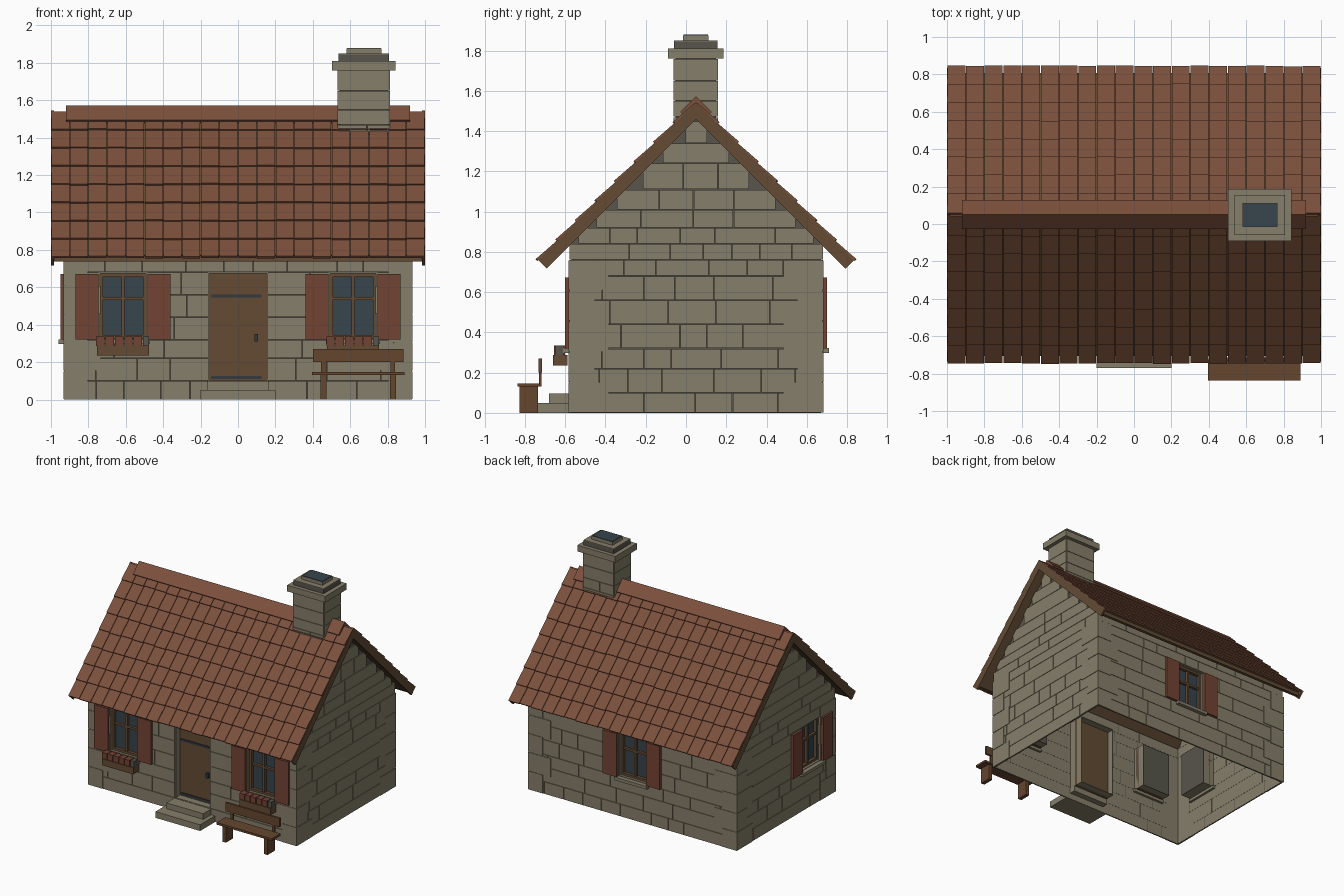
import bpy, bmesh, random
from math import radians
from mathutils import Matrix, Vector

random.seed(4)
if "Cube" in bpy.data.objects:
    bpy.data.objects.remove(bpy.data.objects["Cube"])


def material(name, r, g, b):
    m = bpy.data.materials.new(name)
    m.use_nodes = True
    m.diffuse_color = (r, g, b, 1)
    m.node_tree.nodes["Principled BSDF"].inputs["Base Color"].default_value = (r, g, b, 1)
    return m


STONE = material("stone", .235, .21, .142)
MORTAR = material("dark_mortar", .095, .09, .07)
TILE = material("roof_tile", .2, .08, .045)
WOOD = material("oak", .125, .07, .034)
BENCH = material("bench_wood", .13, .061, .028)
RED = material("red_paint", .17, .056, .034)
GLASS = material("glass", .038, .058, .075)
IRON = material("iron", .033, .042, .05)


def finish(name, mat, bm, frame=Matrix()):
    bm.transform(frame)
    bmesh.ops.recalc_face_normals(bm, faces=bm.faces)
    me = bpy.data.meshes.new(name)
    bm.to_mesh(me)
    bm.free()
    me.materials.append(mat)
    ob = bpy.data.objects.new(name, me)
    bpy.context.collection.objects.link(ob)
    return ob


def add_box(bm, x0, x1, y0, y1, z0, z1, tilt=Matrix()):
    place = Matrix.Translation(((x0 + x1) / 2, (y0 + y1) / 2, (z0 + z1) / 2))
    size = Matrix.Diagonal((x1 - x0, y1 - y0, z1 - z0, 1))
    bmesh.ops.create_cube(bm, size=1, matrix=tilt @ place @ size)


def part(name, mat, boxes, frame=Matrix()):
    bm = bmesh.new()
    for b in boxes:
        add_box(bm, *b)
    return finish(name, mat, bm, frame)


def wall_frame(angle, distance, centre=(0, .05)):
    """Local x runs along the wall, local y points inward, z is up."""
    return (Matrix.Translation((*centre, 0)) @ Matrix.Rotation(radians(angle), 4, "Z")
            @ Matrix.Translation((0, -distance, 0)))


def stonework(name, frame, half, rows, holes=(), apex=9, gap=.003):
    """Thin stone plates laid in courses around the openings."""
    boxes = []
    for z0, z1 in zip(rows, rows[1:]):
        lim = min(half, apex - z1 + .03)
        spans, start = [], -lim
        for a, b, h0, h1 in sorted(holes):
            if z0 < h1 - .01 and z1 > h0 + .01:
                spans.append((start, a))
                start = b
        spans.append((start, lim))
        for a, b in spans:
            while b - a > .01:
                w = random.uniform(.13, .3)
                if b - a - w < .09:
                    w = b - a
                boxes.append((a + gap / 2, a + w - gap / 2, -.01, .001, z0 + gap / 2, z1 - gap / 2))
                a += w
    part(name, STONE, boxes, frame)


def wall_shell(name, frame, half, holes, gable):
    """Single sheet with openings, and a gable triangle on the ends."""
    bm = bmesh.new()
    us = sorted({-half, half, *[u for h in holes for u in h[:2]]})
    zs = sorted({0, EAVE, *[z for h in holes for z in h[2:]]})
    for a, b in zip(us, us[1:]):
        for c, d in zip(zs, zs[1:]):
            if not any(h[0] < (a + b) / 2 < h[1] and h[2] < (c + d) / 2 < h[3] for h in holes):
                bm.faces.new([bm.verts.new((u, 0, z)) for u, z in ((a, c), (b, c), (b, d), (a, d))])
    if gable:
        tri = ((-half, EAVE), (half, EAVE), (0, EAVE + half))
        bm.faces.new([bm.verts.new((u, 0, z)) for u, z in tri])
    bmesh.ops.remove_doubles(bm, verts=bm.verts, dist=.0001)
    finish(name, MORTAR, bm, frame)


def rim(a, b, z0, z1, d0, d1, t):
    """Four bars around an opening."""
    return [(a, a + t, d0, d1, z0, z1), (b - t, b, d0, d1, z0, z1),
            (a + t, b - t, d0, d1, z0, z0 + t), (a + t, b - t, d0, d1, z1 - t, z1)]


def window(name, frame, c, planter):
    a, b, z0, z1 = c - .13, c + .13, .32, .68
    part(name + "_reveal", STONE, rim(a, b, z0, z1, -.005, .1, .006), frame)
    part(name + "_backing", MORTAR, [(a, b, .1, .105, z0, z1)], frame)
    part(name + "_glass", GLASS, [(a, b, .04, .045, z0, z1)], frame)
    part(name + "_frame", WOOD, rim(a, b, z0, z1, .015, .05, .024)
         + [(c - .009, c + .009, .02, .05, z0, z1), (a, b, .02, .05, .533, .549)], frame)
    part(name + "_shutters", RED, [(a - .125, a, -.03, -.01, .32, .672),
                                   (b, b + .125, -.03, -.01, .32, .672)], frame)
    part(name + "_sill", STONE, [(a - .015, b + .015, -.04, .02, .297, .322)], frame)
    if planter:
        part(name + "_planter", WOOD, [(c - .14, c + .14, -.09, -.02, .235, .288)], frame)
        pots = [c - .143 + i * .05 for i in range(5)]
        part(name + "_pots", RED, [(u, u + .045, -.085, -.03, .285, .336) for u in pots], frame)
        part(name + "_grey_pot", MORTAR, [(c + .108, c + .14, -.08, -.035, .285, .336)], frame)


# Walls
EAVE = .845
ROWS = [0, .1, .22, .32, .44, .56, .68, .76, .84]
GABLE_ROWS = ROWS + [.92, 1.01, 1.11, 1.24, 1.34, 1.45]
DOOR = (-.16, .16, .095, .68)
walls = [("front", 0, .62, .92, [-.615, .615]), ("right_end", 90, .92, .62, []),
         ("back", 180, .62, .92, [0]), ("left_end", -90, .92, .62, [.32])]
for i, (name, angle, dist, half, windows) in enumerate(walls):
    frame = wall_frame(angle, dist)
    gable = i % 2 == 1
    holes = [(c - .13, c + .13, .32, .68) for c in windows] + ([DOOR] if i == 0 else [])
    wall_shell(name + "_wall", frame, half, holes, gable)
    stonework(name + "_stones", frame, half + .008, GABLE_ROWS if gable else ROWS,
              holes, 1.475 if gable else 9)
    # Corner stones alternate long and short
    quoins, h = [], .152
    for k in range(5):
        length = .2 if (k + i) % 2 else .13
        e = half + .014
        for lo, hi in ((-e, -e + length), (e - length, e)):
            quoins.append((lo, hi, -.014, .001, k * h + .002, k * h + h - .002))
    part(name + "_corner_stones", STONE, quoins, frame)
    for j, c in enumerate(windows):
        window(f"{name}_window_{j + 1}", frame, c, i == 0)

# Door and steps
front = wall_frame(0, .62)
part("door", WOOD, [(-.16, .16, .05, .075, .095, .68)], front)
part("door_reveal", STONE, rim(*DOOR, -.005, .13, .006), front)
part("door_straps", IRON, [(-.145, .125, .042, .051, z, z + .017) for z in (.11, .545)], front)
part("door_handle", IRON, [(.088, .108, .03, .051, .31, .35)], front)
part("steps", STONE, [(-.2, .2, -.2, 0, 0, .05), (-.165, .165, -.11, .05, .05, .096)], front)

# Roof: both slopes share one frame, y running down the slope from the ridge
for side, turn in (("back", 0), ("front", 180)):
    slope = (Matrix.Translation((0, .05, 1.53)) @ Matrix.Rotation(radians(turn), 4, "Z")
             @ Matrix.Rotation(radians(-45), 4, "X"))
    part(side + "_roof_deck", WOOD, [(-.985, .985, 0, 1.07, -.045, 0)], slope)
    part(side + "_verge_boards", WOOD, [(s * .9925 - .0075, s * .9925 + .0075, -.01, 1.1, -.05, .01)
                                        for s in (-1, 1)], slope)
    part(side + "_ridge_cap", TILE, [(-.92, .92, -.03, .08, .008, .03)], slope)
    bm = bmesh.new()
    pitch = 1.1 / 8
    for r in range(8):
        tilt = Matrix.Translation((0, r * pitch, 0)) @ Matrix.Rotation(radians(4), 4, "X")
        for c in range(20):
            x = -1 + c * .1
            jitter = random.uniform(-.003, .003)
            add_box(bm, x + .002, x + .098, 0, pitch + .004 + jitter, 0, .012, tilt)
    finish(side + "_roof_tiles", TILE, bm, slope)
    part(side + "_fascia", WOOD, [(-.985, .985, .725, .75, .738, .775)],
         Matrix.Translation((0, .05, 0)) @ Matrix.Rotation(radians(turn), 4, "Z"))

# Chimney
CX, CY = .673, .048
part("chimney_core", MORTAR, [(CX - .13, CX + .13, CY - .1, CY + .1, 1.4, 1.77),
                              (CX - .135, CX + .135, CY - .108, CY + .108, 1.8, 1.845)])
for k in range(4):
    dist, half = ((.1, .137), (.13, .107))[k % 2]
    stonework(f"chimney_stones_{k + 1}", wall_frame(90 * k, dist, (CX, CY)), half,
              [1.4, 1.47, 1.55, 1.65, 1.76])
part("chimney_cap", STONE, [(CX - .17, CX + .17, CY - .138, CY + .138, 1.76, 1.81),
                            (CX - .135, CX + .135, CY - .108, CY + .108, 1.845, 1.85)])
part("chimney_pot", STONE, [(CX - .093, CX + .093, CY - .063, CY + .063, 1.85, 1.876)])
part("chimney_flue", GLASS, [(CX - .091, CX + .091, CY - .061, CY + .061, 1.875, 1.88)])

# Bench
part("bench_seat", BENCH, [(.395, .89, -.838, -.725, .13, .147)])
part("bench_back", BENCH, [(.4, .885, -.732, -.715, .2, .27)])
part("bench_legs", BENCH, [(x, x + .032, -.828, -.735, 0, .132) for x in (.44, .812)])
part("bench_posts", BENCH, [(x, x + .025, -.73, -.718, .13, .21) for x in (.443, .815)])
